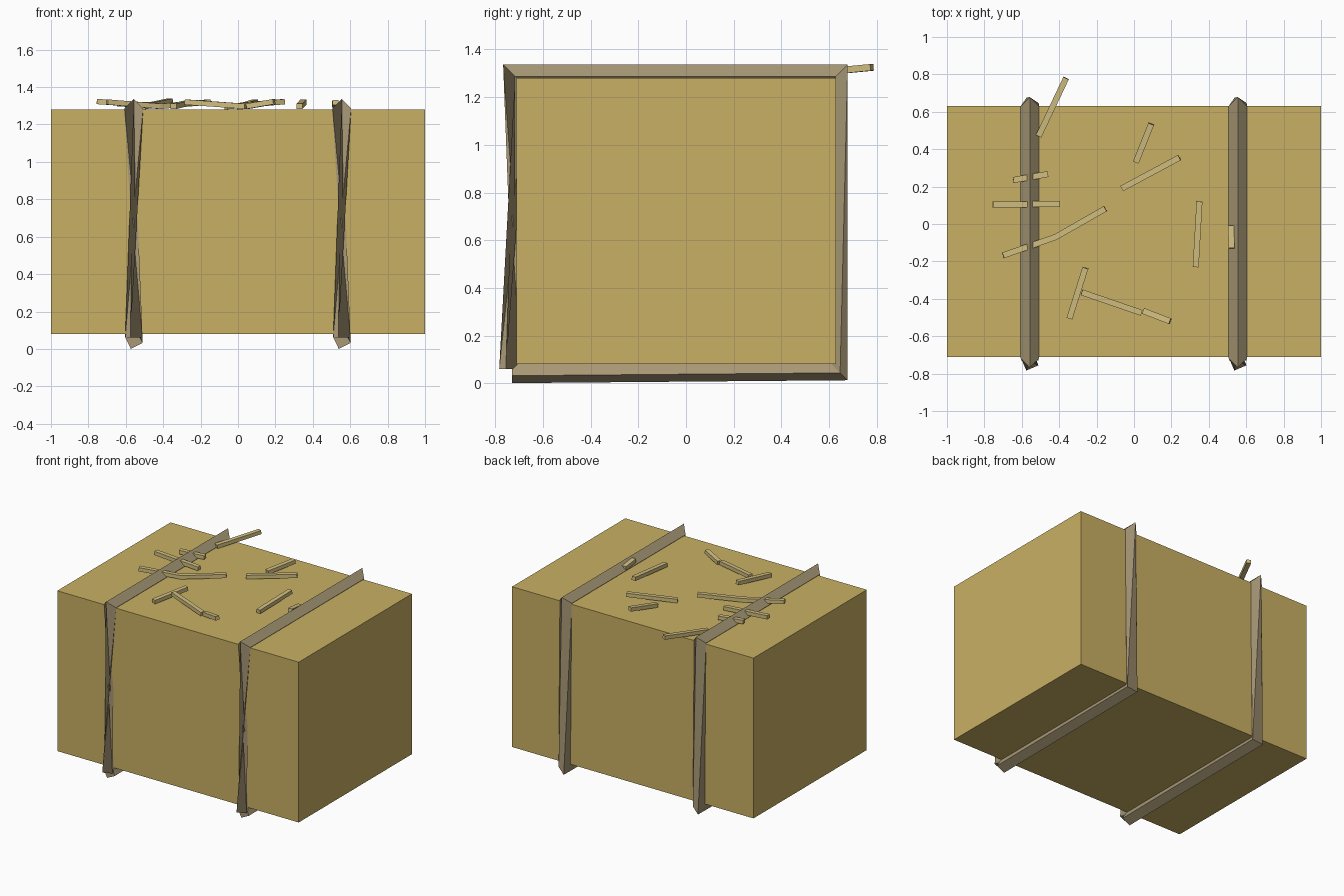
import bpy, bmesh, math
from mathutils import Vector

if "Cube" in bpy.data.objects:
    bpy.data.objects.remove(bpy.data.objects["Cube"])


def material(name, srgb):
    m = bpy.data.materials.new(name)
    m.diffuse_color = [((c / 255 + 0.055) / 1.055) ** 2.4 for c in srgb] + [1]
    m.use_nodes = True
    m.node_tree.nodes["Principled BSDF"].inputs["Base Color"].default_value = m.diffuse_color
    return m


HAY = material("hay gold", (201, 176, 99))
STRAW = material("pale straw", (209, 190, 128))
ROPE = material("brown twine", (168, 152, 118))


def loft(name, rings, mat):
    """Join four-sided rings into a capped tube."""
    bm = bmesh.new()
    vs = [[bm.verts.new(p) for p in ring] for ring in rings]
    for a, b in zip(vs, vs[1:]):
        for i in range(4):
            j = (i + 1) % 4
            bm.faces.new((a[i], a[j], b[j], b[i]))
    bm.faces.new(vs[0])
    bm.faces.new(vs[-1])
    bmesh.ops.recalc_face_normals(bm, faces=bm.faces)
    me = bpy.data.meshes.new(name)
    bm.to_mesh(me)
    bm.free()
    me.materials.append(mat)
    ob = bpy.data.objects.new(name, me)
    bpy.context.collection.objects.link(ob)
    return ob


# Bale block
loft("bale", [[(x, -0.71, 0.08), (x, 0.63, 0.08), (x, 0.63, 1.28), (x, -0.71, 1.28)]
              for x in (-1, 1)], HAY)

# Twine: square section, mitred at the corners and twisted on the upright runs
# y, z, outward direction (y, z), twist in degrees
STATIONS = [(-0.73, 0.048, (0, -1), -19), (0.63, 0.06, (1, -1), -19),
            (0.628, 1.287, (1, 1), -90), (-0.717, 1.287, (-1, 1), -90),
            (-0.737, 0.06, (-1, 0), -202)]
R = 0.05
for name, cx in (("left_twine", -0.557), ("right_twine", 0.555)):
    rings = []
    for y, z, (oy, oz), twist in STATIONS:
        ring = []
        for k in range(4):
            a = math.radians(twist + 90 * k)
            out = R * math.cos(a)
            ring.append((cx + R * math.sin(a), y + out * oy, z + out * oz))
        rings.append(ring)
    loft(name, rings, ROPE)

# Loose straws on top: centre-line points
STRAWS = [
    [(-0.51, 0.47, 1.295), (-0.363, 0.78, 1.325)],
    [(0.01, 0.33, 1.295), (0.092, 0.535, 1.32)],
    [(-0.065, 0.19, 1.295), (0.243, 0.355, 1.322)],
    [(-0.645, 0.235, 1.31), (-0.46, 0.267, 1.305)],
    [(-0.755, 0.103, 1.323), (-0.397, 0.108, 1.298)],
    [(-0.70, -0.168, 1.32), (-0.42, -0.07, 1.297), (-0.153, 0.082, 1.32)],
    [(0.33, -0.23, 1.298), (0.35, 0.12, 1.32)],
    [(-0.345, -0.505, 1.297), (-0.26, -0.235, 1.317)],
    [(-0.28, -0.365, 1.32), (0.04, -0.475, 1.297)],
    [(0.05, -0.465, 1.297), (0.193, -0.52, 1.322)],
    [(0.521, -0.13, 1.318), (0.519, -0.01, 1.305)],
]
W, H = 0.016, 0.014
for n, pts in enumerate(STRAWS):
    pts = [Vector(p) for p in pts]
    rings = []
    for i, p in enumerate(pts):
        d = (pts[min(i + 1, len(pts) - 1)] - pts[max(i - 1, 0)]).normalized()
        side = d.cross(Vector((0, 0, 1))).normalized()
        up = side.cross(d)
        rings.append([p + side * sx * W + up * sz * H
                      for sx, sz in ((-1, -1), (1, -1), (1, 1), (-1, 1))])
    loft(f"straw_{n + 1}", rings, STRAW)
